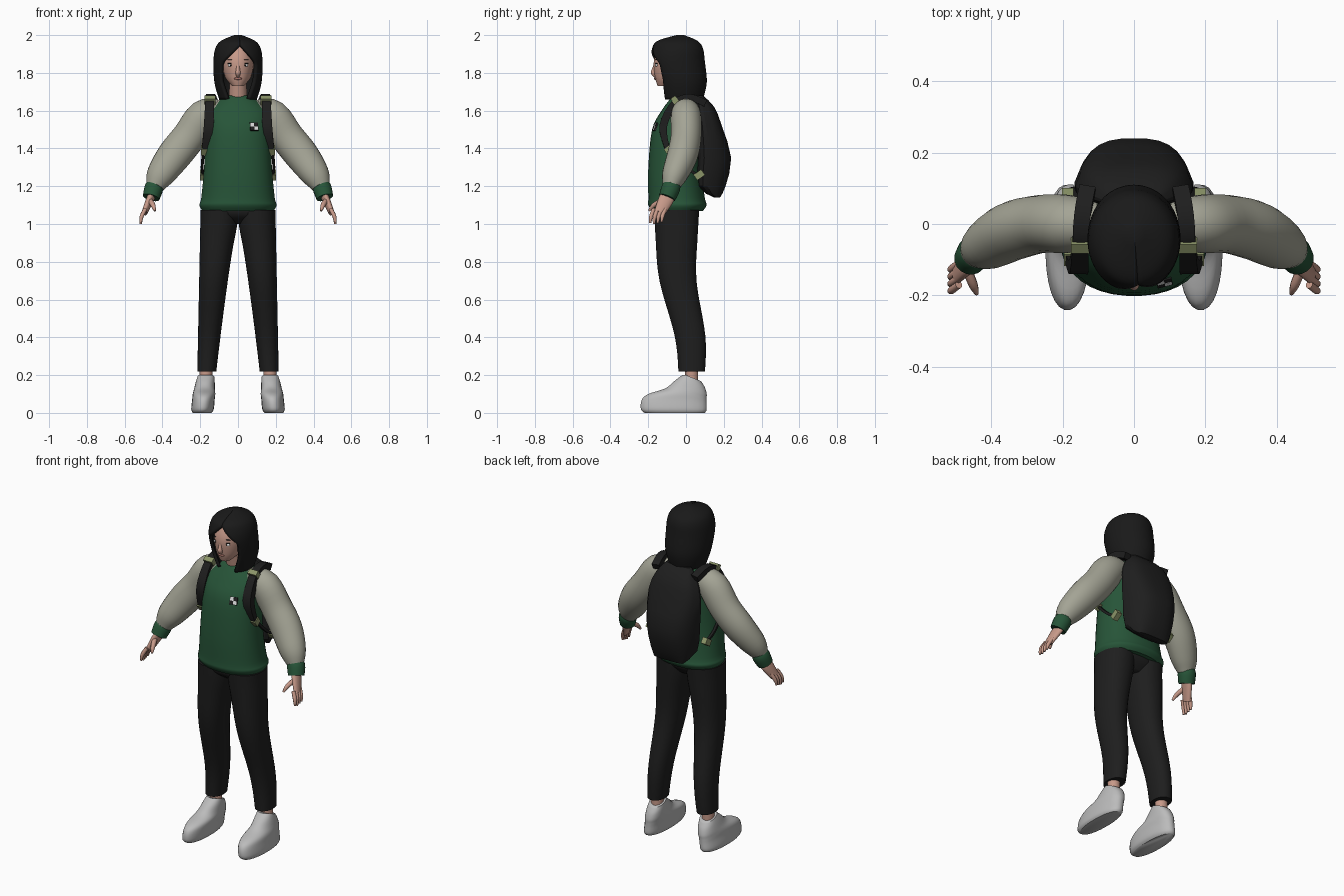
import bpy, bmesh
from math import sin, cos, pi, radians
from mathutils import Vector, Euler

if "Cube" in bpy.data.objects:
    bpy.data.objects.remove(bpy.data.objects["Cube"], do_unlink=True)


def material(name, *rgb):
    mat = bpy.data.materials.new(name)
    mat.use_nodes = True
    mat.diffuse_color = (*rgb, 1)
    mat.node_tree.nodes["Principled BSDF"].inputs["Base Color"].default_value = (*rgb, 1)
    return mat


HAIR = material("hair black", .01, .01, .01)
BLACK = material("black fabric", .013, .013, .013)
GREEN = material("green knit", .02, .09, .04)
SLEEVE = material("grey sleeve", .37, .37, .3)
SKIN = material("skin", .57, .32, .25)
LIPS = material("lips", .42, .18, .15)
SHOE = material("shoe white", .5, .5, .5)
OLIVE = material("olive buckle", .26, .3, .14)
WHITE = material("white", .7, .7, .7)


def finish(name, bm, mats, mirror=False, angle=50):
    """Turn a bmesh into a smooth shaded object, mirrored across x if asked."""
    bmesh.ops.recalc_face_normals(bm, faces=bm.faces)
    mesh = bpy.data.meshes.new(name)
    bm.to_mesh(mesh)
    bm.free()
    for mat in mats:
        mesh.materials.append(mat)
    ob = bpy.data.objects.new(name, mesh)
    bpy.context.collection.objects.link(ob)
    bpy.ops.object.select_all(action="DESELECT")
    ob.select_set(True)
    bpy.context.view_layer.objects.active = ob
    bpy.ops.object.shade_smooth_by_angle(angle=radians(angle))
    if mirror:
        ob.modifiers.new("mirror", "MIRROR").use_mirror_merge = False
    return ob


def resample(rows, steps):
    """Smooth spline through tuples of numbers."""
    result = []
    padded = [rows[0], *rows, rows[-1]]
    for before, start, end, after in zip(padded, padded[1:], padded[2:], padded[3:]):
        for step in range(steps):
            t = step / steps
            result.append(tuple(
                q + t / 2 * (r - p + t * (2 * p - 5 * q + 4 * r - s + t * (3 * (q - r) + s - p)))
                for p, q, r, s in zip(before, start, end, after)))
    return result + [rows[-1]]


def bridge(rows, closed=True):
    """Join rows of points with quads; closed rows are capped at both ends."""
    bm = bmesh.new()
    loops = [[bm.verts.new(point) for point in row] for row in rows]
    for low, high in zip(loops, loops[1:]):
        for i in range(0 if closed else 1, len(low)):
            bm.faces.new((low[i - 1], low[i], high[i], high[i - 1]))
    bm.faces.new(loops[0])
    if closed:
        bm.faces.new(loops[-1])
    return bm


def oval(count, power):
    """Unit superellipse: round at power two, boxier above."""
    def soften(v):
        return abs(v) ** (2 / power) * (1 if v > 0 else -1)
    angles = [2 * pi * (i + .5) / count for i in range(count)]
    return [(soften(cos(a)), soften(sin(a))) for a in angles]


def stack(rings, count=28, power=2.2, steps=4, centre=lambda z: 0):
    """Level rings: height, half width, front y, back y."""
    return bridge([[(centre(z) + w * u, (front + back + (back - front) * v) / 2, z)
                    for u, v in oval(count, power)]
                   for z, w, front, back in resample(rings, steps)])


def tube(path, depth=1, count=16, power=2):
    """Rings along a path of x, y, z, radius; depth scales the radius front to back."""
    stations = resample(path, 4)
    points = [Vector(s[:3]) for s in stations]
    rows = []
    for i, point in enumerate(points):
        along = (points[min(i + 1, len(points) - 1)] - points[max(i - 1, 0)]).normalized()
        across = (Vector((1, 0, 0)) - along * along.x).normalized()
        inward = along.cross(across) * depth
        rows.append([point + stations[i][3] * (across * u + inward * v)
                     for u, v in oval(count, power)])
    return bridge(rows)


def solid(name, mat, place, size, mirror=False, turn=Euler(), boxy=False):
    """A ball or box with the given half sizes."""
    bm = bmesh.new()
    if boxy:
        bmesh.ops.create_cube(bm, size=2)
    else:
        bmesh.ops.create_uvsphere(bm, u_segments=16, v_segments=10, radius=1)
    for v in bm.verts:
        v.co = Vector(place) + turn.to_matrix() @ (v.co * Vector(size))
    finish(name, bm, [mat], mirror)


# Sweater body, with raglan shoulders cut along slanted seams
bm = stack([(1.07, .19, -.18, .09), (1.1, .205, -.2, .11), (1.14, .195, -.2, .1), (1.3, .18, -.2, .08),
            (1.5, .17, -.18, .08), (1.6, .16, -.13, .08), (1.68, .07, -.07, .05)], 36)
for side in (1, -1):
    seam, outward = Vector((side * .08, 0, 1.68)), Vector((side * 3, 0, 2))
    bmesh.ops.bisect_plane(bm, geom=bm.verts[:] + bm.edges[:] + bm.faces[:],
                           plane_co=seam, plane_no=outward)
    for face in bm.faces:
        middle = face.calc_center_median()
        if (middle - seam).dot(outward) > 0 and middle.z > 1.5:
            face.material_index = 1
finish("sweater_body", bm, [GREEN, SLEEVE])

# Sleeves and cuffs
finish("sleeves", tube([(.1, 0, 1.59, .07), (.18, 0, 1.57, .09), (.26, 0, 1.46, .09),
                        (.34, -.02, 1.36, .09), (.41, -.06, 1.26, .075), (.44, -.08, 1.2, .05)],
                       .9, 24), [SLEEVE], True)
finish("cuffs", tube([(.43, -.07, 1.22, .04), (.445, -.08, 1.19, .05), (.46, -.1, 1.14, .045)]),
       [GREEN], True)

# Hands, with four fingers fanned from front to back
finish("palms", tube([(.45, -.09, 1.16, .02), (.47, -.11, 1.12, .02), (.495, -.14, 1.06, .015)], 2),
       [SKIN], True)
for i, name in enumerate(("index", "middle", "ring", "little")):
    y, tip = .02 * i - .17, 1 + .005 * abs(i - 1)
    finish(name + "_fingers", tube([(.49, y, 1.08, .011), (.51, y - .015, 1.04, .011),
                                    (.515, y - .02, tip, .006)], 1, 8), [SKIN], True)
finish("thumbs", tube([(.47, -.12, 1.13, .014), (.45, -.17, 1.1, .013), (.44, -.195, 1.07, .006)], 1, 8),
       [SKIN], True)


# Trouser legs: straight outer edge, tapering inner edge, knee swept back
def leg_inner(z):
    return .14 * max(0, 1 - z) ** .8


def leg_outer(z):
    return .22 - .02 * z


rings = []
for i in range(10):
    z = .22 + .095 * i
    middle = .04 * cos(pi * min(1, max(0, 2 * z - .6))) - .01
    reach = .058 * (z + 1)
    rings.append((z, (leg_outer(z) - leg_inner(z)) / 2, middle - reach, middle + reach))
finish("trouser_legs", stack(rings, steps=2, centre=lambda z: (leg_outer(z) + leg_inner(z)) / 2),
       [BLACK], True)
finish("trouser_hips", stack([(1, .1, -.1, .02), (1.05, .19, -.16, .06), (1.12, .18, -.16, .07)]), [BLACK])

# Ankles and shoes, the collar dipping towards the heel
finish("ankles", tube([(.17, .03, .12, .035), (.17, .03, .3, .035)]), [SKIN], True)
bm = stack([(0, .05, -.22, .1), (.02, .06, -.24, .11), (.07, .06, -.235, .11), (.1, .06, -.2, .11),
            (.13, .055, -.11, .11), (.17, .05, -.06, .1), (.2, .045, -.02, .08)],
           centre=lambda z: .19 - z / 10)
for v in bm.verts:
    v.co.z *= 1 - 2 * max(0, v.co.y)
finish("shoes", bm, [SHOE], True)

# Neck, head and face
finish("neck", tube([(0, -.02, 1.64, .05), (0, -.05, 1.77, .045)]), [SKIN])
finish("head", stack([(1.73, .03, -.15, -.08), (1.78, .07, -.165, .03), (1.87, .085, -.17, .07),
                      (1.95, .06, -.13, .05), (1.97, .02, -.07, 0)]), [SKIN])
finish("nose", tube([(0, -.16, 1.85, .008), (0, -.17, 1.82, .01), (0, -.172, 1.8, .014),
                     (0, -.16, 1.78, .008)]), [SKIN], angle=180)
solid("lips", LIPS, (0, -.16, 1.77), (.022, .01, .007))
for name, mat, z, size in (("eye_whites", WHITE, 1.84, (.017, .008, .008)),
                           ("irises", HAIR, 1.84, (.007, .01, .007)),
                           ("lashes", HAIR, 1.85, (.019, .009, .003)),
                           ("eyebrows", HAIR, 1.87, (.02, .009, .002))):
    solid(name, mat, (.037, -.155, z), size, True)

# Bobbed hair: a shell whose front parting opens below the crown and closes at the jaw
rows = []
for z, w, front, back in resample([(2, .02, -.05, -.01), (1.97, .09, -.15, .06), (1.93, .12, -.18, .09),
                                   (1.86, .13, -.19, .1), (1.75, .125, -.16, .11),
                                   (1.66, .1, -.13, .09)], 5):
    gap = min(.8, max(0, 8 * (1.95 - z))) - 2 * max(0, 1.76 - z)
    lean = max(0, z - 1.75) / 2
    angles = [lean + gap + 2 * (pi - gap) * i / 40 for i in range(41)]
    rows.append([(w * sin(a), (front + back - (back - front) * cos(a)) / 2, z) for a in angles])
hair = finish("hair", bridge(rows, closed=False), [HAIR])
shell = hair.modifiers.new("thickness", "SOLIDIFY")
shell.thickness, shell.offset = .018, -1

# Backpack, deepest low down and narrowing away from the back
bm = stack([(1.14, .11, .15, .18), (1.2, .14, .06, .21), (1.35, .165, .06, .24),
            (1.52, .16, .06, .19), (1.62, .12, .05, .15), (1.68, .07, .05, .09)], 20, 3, 2)
for v in bm.verts:
    v.co.x *= 1.3 - 2.5 * v.co.y
finish("backpack", bm, [BLACK], angle=25)

# Shoulder straps, side webbing and buckles
finish("shoulder_straps", tube([(.13, .1, 1.64, .025), (.145, .02, 1.67, .025), (.15, -.06, 1.64, .025),
                                (.155, -.12, 1.52, .028), (.175, -.1, 1.4, .018)], .8, 4, 8),
       [BLACK], True)
finish("side_webbing", tube([(.18, -.1, 1.4, .008), (.19, 0, 1.3, .008), (.18, .08, 1.25, .008)], 1, 4, 8),
       [BLACK], True)
tilt = Euler((radians(35), 0, 0))
for name, place, size in (("upper_buckles", (.148, -.055, 1.65), (.029, .015, .026)),
                          ("front_buckles", (.18, -.09, 1.39), (.016, .02, .02)),
                          ("rear_buckles", (.185, .07, 1.26), (.016, .025, .018))):
    solid(name, OLIVE, place, size, True, tilt, True)

# Chest badge: dark plate with two white checks
facing = Euler((radians(-24), 0, radians(14)))
chest = Vector((.085, -.163, 1.515))
solid("badge", BLACK, chest, (.022, .004, .022), False, facing, True)
for side, name in ((1, "right"), (-1, "left")):
    corner = facing.to_matrix() @ Vector((-side, 0, side)) * .01
    solid(name + "_badge_check", WHITE, chest + corner, (.01, .005, .01), False, facing, True)
